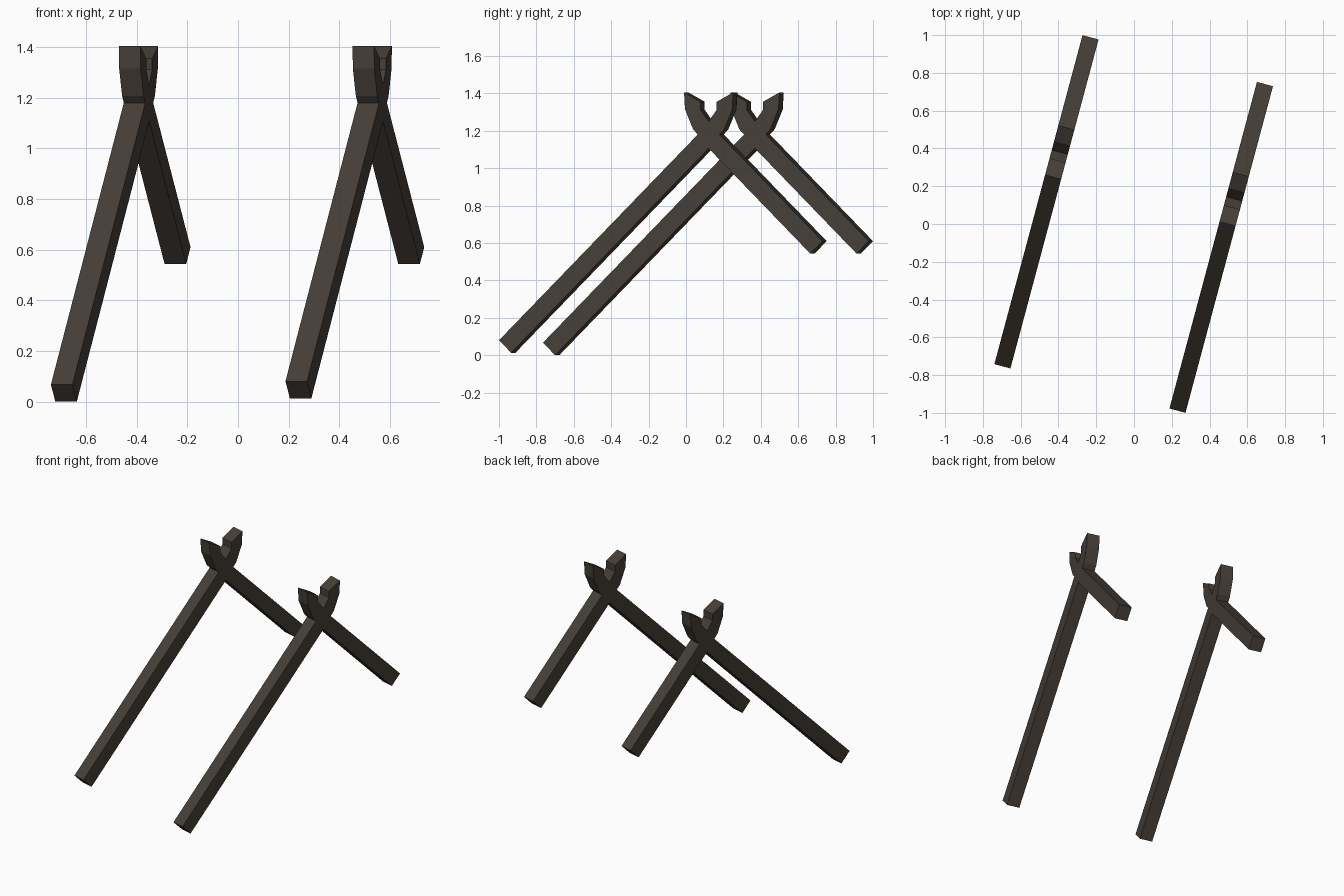
import bpy, bmesh, math
from mathutils import Matrix

if "Cube" in bpy.data.objects:
    bpy.data.objects.remove(bpy.data.objects["Cube"])

WIDTH = 0.088      # thickness of the timber across the frame
SPACING = 0.478    # distance of each frame from the centre
CENTRE = 0.265     # position of the fork along the frame

wood = bpy.data.materials.new("dark brown wood")
wood.diffuse_color = (0.062, 0.050, 0.040, 1)
wood.use_nodes = True
wood.node_tree.nodes["Principled BSDF"].inputs["Base Color"].default_value = wood.diffuse_color

# fork outline from the crotch of the legs up to the notch (half, mirrored)
half_fork = [(0.06, 1.18), (0.086, 1.208), (0.131, 1.315), (0.136, 1.405),
             (0.045, 1.355), (0.045, 1.312)]


def forked_support(name, x, extra):
    """One flat frame: long front leg, short back leg and a forked top."""
    outline = [(-0.895 - extra, 0.08 - extra), (-0.828 - extra, 0.013 - extra),
               (CENTRE, 1.106), (0.828, 0.543), (0.895, 0.61)]
    outline += [(CENTRE + u, z) for u, z in half_fork]
    outline += [(CENTRE, 1.25)]
    outline += [(CENTRE - u, z) for u, z in reversed(half_fork)]
    outline += [(-0.365, 0.61)]                     # seam on the front leg
    bm = bmesh.new()
    face = bm.faces.new([bm.verts.new((x - WIDTH / 2, u, z)) for u, z in outline])
    new = bmesh.ops.extrude_face_region(bm, geom=[face])["geom"]
    bmesh.ops.translate(bm, vec=(WIDTH, 0, 0),
                        verts=[g for g in new if isinstance(g, bmesh.types.BMVert)])
    bmesh.ops.triangulate(bm, faces=[f for f in bm.faces if len(f.verts) > 4])
    bmesh.ops.recalc_face_normals(bm, faces=bm.faces)
    # the whole model is turned 15 degrees
    bm.transform(Matrix.Rotation(math.radians(-15), 4, 'Z'))
    mesh = bpy.data.meshes.new(name)
    bm.to_mesh(mesh)
    bm.free()
    mesh.materials.append(wood)
    bpy.context.collection.objects.link(bpy.data.objects.new(name, mesh))


# left front leg is slightly longer
forked_support("left_forked_support", -SPACING, 0.013)
forked_support("right_forked_support", SPACING, 0.0)
